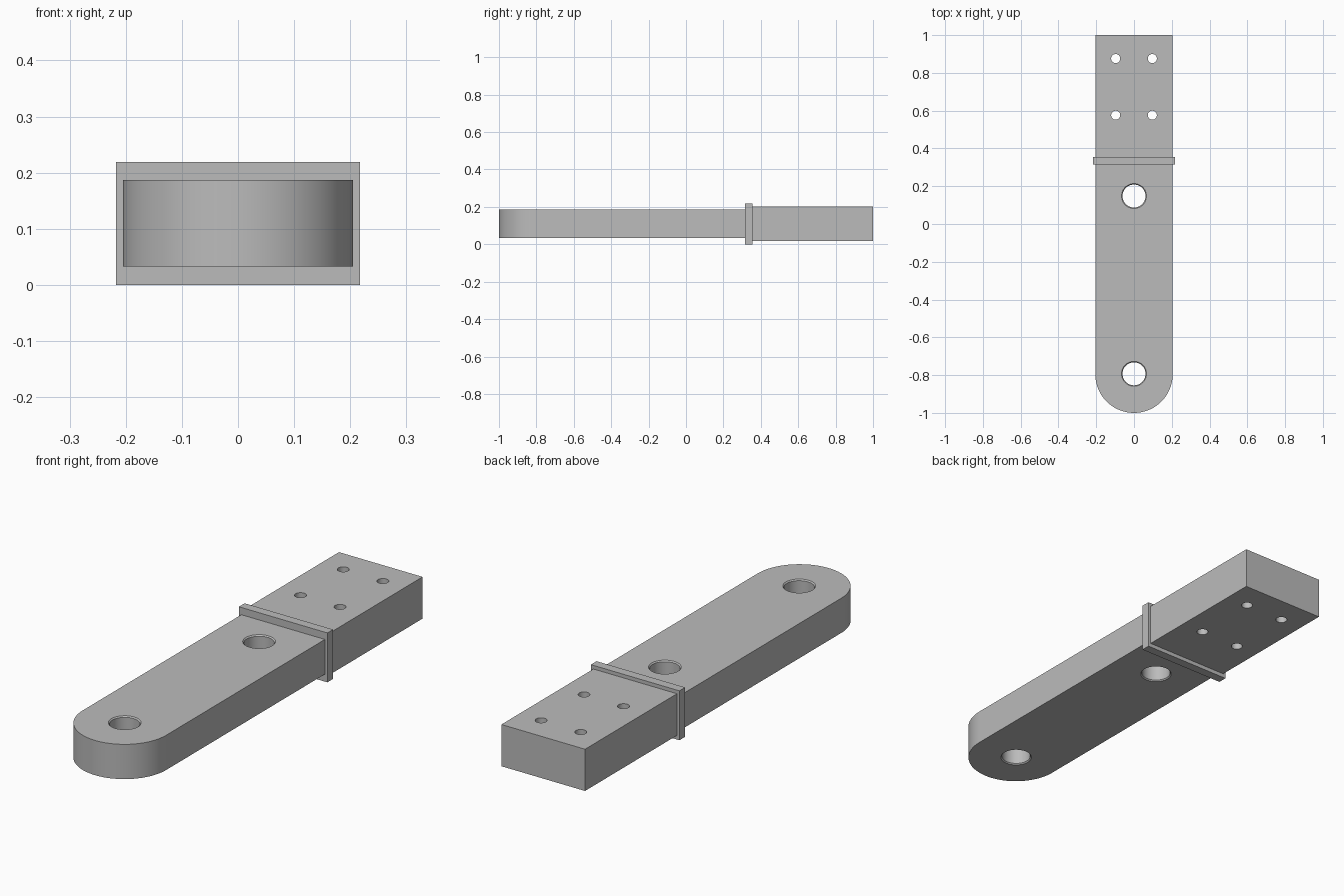
import bpy, bmesh, math

if "Cube" in bpy.data.objects:
    bpy.data.objects.remove(bpy.data.objects["Cube"], do_unlink=True)

# Single grey finish
grey = bpy.data.materials.new("plain_grey")
grey.use_nodes = True
colour = (0.5, 0.5, 0.5, 1)
grey.diffuse_color = colour
grey.node_tree.nodes["Principled BSDF"].inputs["Base Color"].default_value = colour


def make_object(name, bm):
    bmesh.ops.recalc_face_normals(bm, faces=bm.faces)
    mesh = bpy.data.meshes.new(name)
    bm.to_mesh(mesh)
    bm.free()
    mesh.materials.append(grey)
    ob = bpy.data.objects.new(name, mesh)
    bpy.context.collection.objects.link(ob)
    return ob


def prism(name, outline, z0, z1):
    """Extrude a flat outline from z0 up to z1."""
    bm = bmesh.new()
    face = bm.faces.new([bm.verts.new((x, y, z0)) for x, y in outline])
    top = bmesh.ops.extrude_face_region(bm, geom=[face])["geom"]
    verts = [v for v in top if isinstance(v, bmesh.types.BMVert)]
    bmesh.ops.translate(bm, verts=verts, vec=(0, 0, z1 - z0))
    return make_object(name, bm)


def rectangle(half_x, y0, y1):
    return [(-half_x, y0), (half_x, y0), (half_x, y1), (-half_x, y1)]


def drill(ob, centres, profile, sides=48):
    """Cut turned holes; profile lists (radius, z) from bottom to top."""
    bm = bmesh.new()
    for cx, cy in centres:
        rings = []
        for r, z in profile:
            angles = [math.tau * i / sides for i in range(sides)]
            rings.append([bm.verts.new((cx + r * math.cos(a), cy + r * math.sin(a), z))
                          for a in angles])
        for low, high in zip(rings, rings[1:]):
            for i in range(sides):
                j = (i + 1) % sides
                bm.faces.new((low[i], low[j], high[j], high[i]))
        bm.faces.new(rings[0][::-1])
        bm.faces.new(rings[-1])
    cutter = make_object("hole_cutter", bm)
    cutter.hide_render = True
    mod = ob.modifiers.new("holes", "BOOLEAN")
    mod.operation = "DIFFERENCE"
    mod.solver = "EXACT"
    mod.object = cutter
    select(ob)
    bpy.ops.object.modifier_apply(modifier=mod.name)
    bpy.data.objects.remove(cutter, do_unlink=True)


def select(ob):
    bpy.ops.object.select_all(action="DESELECT")
    ob.select_set(True)
    bpy.context.view_layer.objects.active = ob


# Main dimensions
half_w = 0.205
flange_y0, flange_y1 = 0.316, 0.356
arm_z0, arm_z1 = 0.033, 0.187
block_z0, block_z1 = 0.018, 0.203

# Link arm with a rounded front end
arc = [(half_w * math.cos(a), half_w - 1 + half_w * math.sin(a))
       for a in (math.pi + math.pi * i / 48 for i in range(49))]
arm = prism("link_arm", arc + [(half_w, flange_y0), (-half_w, flange_y0)], arm_z0, arm_z1)

# Pin holes with slightly chamfered mouths
r, c = 0.061, 0.005
drill(arm, [(0, 0.148), (0, -0.793)],
      [(r + 2 * c, arm_z0 - c), (r, arm_z0 + c), (r, arm_z1 - c), (r + 2 * c, arm_z1 + c)])

# Flange between arm and block
flange = prism("flange", rectangle(0.217, flange_y0, flange_y1), 0, 0.219)

# Mounting block with four bolt holes
block = prism("mounting_block", rectangle(half_w, flange_y1, 1), block_z0, block_z1)
drill(block, [(x, y) for x in (-0.097, 0.097) for y in (0.576, 0.876)],
      [(0.024, block_z0 - 0.05), (0.024, block_z1 + 0.05)], 32)

for ob in (arm, block):
    select(ob)
    bpy.ops.object.shade_smooth_by_angle(angle=math.radians(30))
